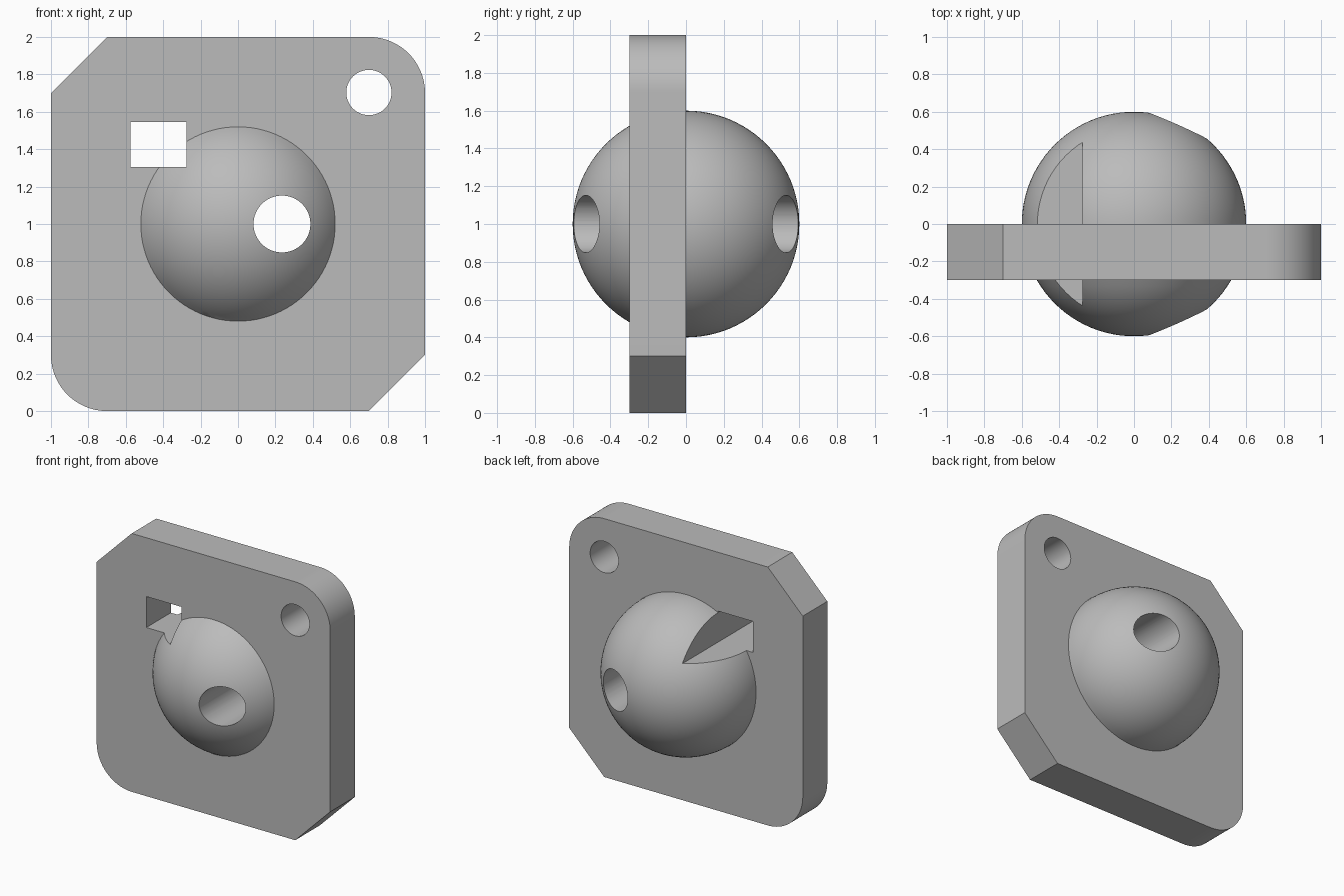
import bpy, bmesh
from math import sin, cos, pi, radians
from mathutils import Matrix

if "Cube" in bpy.data.objects:
    bpy.data.objects.remove(bpy.data.objects["Cube"])

GREY = (0.5, 0.5, 0.5, 1)
grey = bpy.data.materials.new("plain_grey")
grey.use_nodes = True
grey.diffuse_color = GREY
grey.node_tree.nodes["Principled BSDF"].inputs["Base Color"].default_value = GREY

TURN_TO_Y = Matrix.Rotation(radians(90), 4, "X")


def add_object(name, bm):
    bmesh.ops.recalc_face_normals(bm, faces=bm.faces)
    mesh = bpy.data.meshes.new(name)
    bm.to_mesh(mesh)
    bm.free()
    mesh.materials.append(grey)
    ob = bpy.data.objects.new(name, mesh)
    bpy.context.collection.objects.link(ob)
    return ob


def prism(name, outline, y0, y1):
    """Extrude an (x, z) outline along y."""
    bm = bmesh.new()
    face = bm.faces.new([bm.verts.new((x, y0, z)) for x, z in outline])
    ext = bmesh.ops.extrude_face_region(bm, geom=[face])
    moved = [v for v in ext["geom"] if isinstance(v, bmesh.types.BMVert)]
    bmesh.ops.translate(bm, verts=moved, vec=(0, y1 - y0, 0))
    return add_object(name, bm)


def arc(cx, cz, r, start, end, steps):
    angles = [radians(start + (end - start) * i / steps) for i in range(steps + 1)]
    return [(cx + r * cos(a), cz + r * sin(a)) for a in angles]


# Plate: two opposite corners rounded, the other two chamfered
outline = arc(0.7, 1.7, 0.3, 0, 90, 24) + [(-0.7, 2), (-1, 1.7)]
outline += arc(-0.7, 0.3, 0.3, 180, 270, 24) + [(0.7, 0), (1, 0.3)]
plate = prism("plate_with_ball", outline, -0.3, 0)

# Ball set into the plate, poles along y
bm = bmesh.new()
bmesh.ops.create_uvsphere(bm, u_segments=96, v_segments=48, radius=0.6,
                          matrix=Matrix.Translation((0, 0, 1)) @ TURN_TO_Y)
ball = add_object("ball_helper", bm)

# Cutters that run right through: ball hole, corner hole, square window
ball_hole = prism("ball_hole_cutter", arc(0.235, 1, 0.152, 0, 360, 64)[:-1], -1, 1)
corner_hole = prism("corner_hole_cutter", arc(0.7, 1.703, 0.121, 0, 360, 64)[:-1], -1, 1)
window = prism("window_cutter",
               [(-0.575, 1.305), (-0.275, 1.305), (-0.275, 1.545), (-0.575, 1.545)], -1, 1)

# Join and cut
helpers = [(ball, "UNION"), (ball_hole, "DIFFERENCE"),
           (corner_hole, "DIFFERENCE"), (window, "DIFFERENCE")]
bpy.context.view_layer.objects.active = plate
for helper, operation in helpers:
    mod = plate.modifiers.new(helper.name, "BOOLEAN")
    mod.operation = operation
    mod.solver = "EXACT"
    mod.object = helper
    bpy.ops.object.modifier_apply(modifier=mod.name)
for helper, _ in helpers:
    bpy.data.objects.remove(helper)

# Smooth curved surfaces, keep edges crisp
bpy.ops.object.select_all(action="DESELECT")
plate.select_set(True)
bpy.ops.object.shade_smooth_by_angle(angle=radians(30))
